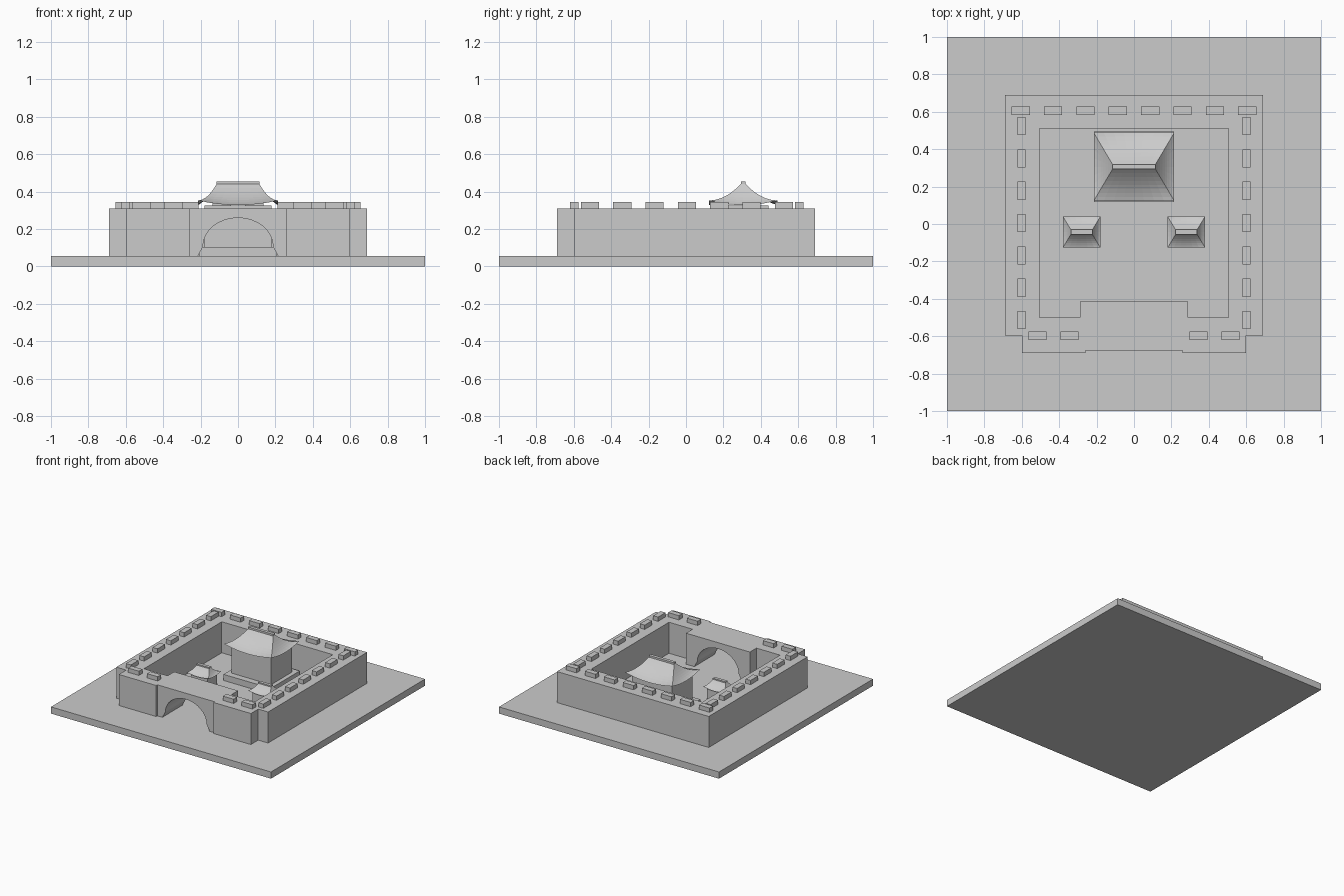
import bpy, bmesh, math
from mathutils import Vector

old = bpy.data.objects.get("Cube")
if old:
    bpy.data.objects.remove(old, do_unlink=True)

stone = bpy.data.materials.new("light_grey_stone")
stone.use_nodes = True
GREY = (0.6, 0.6, 0.6, 1)
stone.diffuse_color = GREY
stone.node_tree.nodes["Principled BSDF"].inputs["Base Color"].default_value = GREY

GROUND, WALL_TOP = 0.055, 0.31


def finish(name, bm):
    mesh = bpy.data.meshes.new(name)
    bm.to_mesh(mesh)
    bm.free()
    mesh.materials.append(stone)
    obj = bpy.data.objects.new(name, mesh)
    bpy.context.collection.objects.link(obj)
    return obj


def box(name, x, y, z0, z1, sx, sy):
    bm = bmesh.new()
    bmesh.ops.create_cube(bm, size=1)
    bmesh.ops.scale(bm, vec=(sx, sy, z1 - z0), verts=bm.verts)
    bmesh.ops.translate(bm, vec=(x, y, (z0 + z1) / 2), verts=bm.verts)
    return finish(name, bm)


def extrude(name, points, direction):
    bm = bmesh.new()
    face = bm.faces.new([bm.verts.new(p) for p in points])
    out = bmesh.ops.extrude_face_region(bm, geom=[face], use_keep_orig=True)
    moved = [v for v in out["geom"] if isinstance(v, bmesh.types.BMVert)]
    bmesh.ops.translate(bm, vec=direction, verts=moved)
    bmesh.ops.recalc_face_normals(bm, faces=bm.faces)
    return finish(name, bm)


def curved_roof(name, x, y, eave, ridge, z_eave, z_ridge, sag, steps):
    """Hipped roof with concave slopes and upturned corners."""
    bm = bmesh.new()

    def point(a, b, s, t):
        half = [ridge[i] + (eave[i] - ridge[i]) * t for i in (0, 1)]
        p = [(a[i] + (b[i] - a[i]) * s) * half[i] for i in (0, 1)]
        z = z_eave + (z_ridge - z_eave) * (1 - t) ** 2
        z -= sag * t * t * (1 - (2 * s - 1) ** 2)
        return bm.verts.new((x + p[0], y + p[1], z))

    corners = [(-1, -1), (1, -1), (1, 1), (-1, 1)]
    for k in range(4):
        a, b = corners[k], corners[(k + 1) % 4]
        grid = [[point(a, b, i / steps, j / steps) for i in range(steps + 1)]
                for j in range(steps + 1)]
        for j in range(steps):
            for i in range(steps):
                bm.faces.new((grid[j][i], grid[j + 1][i],
                              grid[j + 1][i + 1], grid[j][i + 1]))
    bmesh.ops.remove_doubles(bm, verts=bm.verts, dist=0.0002)
    bm.normal_update()
    bmesh.ops.reverse_faces(bm, faces=[f for f in bm.faces if f.normal.z < 0])
    return finish(name, bm)


# Ground slab
box("ground_slab", 0, 0, 0, GROUND, 2, 2)

# Fortress wall, one half outline mirrored to close the ring around the gate
outer = [(0.26, -0.69), (0.6, -0.69), (0.6, -0.595), (0.69, -0.595), (0.69, 0.69)]
inner = [(0.505, 0.51), (0.505, -0.5), (0.29, -0.5), (0.29, -0.415), (0.26, -0.415)]


def flip(points):
    return [(-px, py) for px, py in reversed(points)]


ring = outer + flip(outer) + flip(inner) + inner
extrude("fortress_wall", [(px, py, GROUND) for px, py in ring],
        Vector((0, 0, WALL_TOP - GROUND)))

# Gate block with a flared arch through it
arch = [(-0.215, GROUND), (-0.188, 0.105)]
for i in range(1, 16):
    ang = math.pi * (1 - i / 16)
    arch.append((0.188 * math.cos(ang), 0.105 + 0.155 * math.sin(ang)))
arch += [(0.188, 0.105), (0.215, GROUND)]
profile = arch + [(0.26, GROUND), (0.26, WALL_TOP), (-0.26, WALL_TOP), (-0.26, GROUND)]
extrude("gate_arch", [(px, -0.675, pz) for px, pz in profile], Vector((0, 0.26, 0)))

# Battlements
MERLON_TOP, LENGTH, DEPTH, PITCH = 0.345, 0.097, 0.044, 0.173
for i in range(8):
    box("back_merlon", (i - 3.5) * PITCH, 0.605, WALL_TOP, MERLON_TOP, LENGTH, DEPTH)
for side in (-1, 1):
    for i in range(7):
        box("side_merlon", side * 0.602, 0.005 + (i - 3) * PITCH,
            WALL_TOP, MERLON_TOP, DEPTH, LENGTH)
    for dist in (0.345, 0.516):
        box("front_merlon", side * dist, -0.597, WALL_TOP, MERLON_TOP, LENGTH, DEPTH)

# Main hall
HALL_Y = 0.306
box("hall_plinth", 0, HALL_Y, GROUND, 0.105, 0.43, 0.375)
box("hall_body", 0, HALL_Y, 0.105, 0.325, 0.36, 0.27)
curved_roof("hall_roof", 0, HALL_Y, (0.215, 0.182), (0.115, 0.013), 0.353, 0.44, 0.025, 8)
box("hall_ridge", 0, HALL_Y, 0.435, 0.455, 0.23, 0.026)

# Pair of small pavilions
for side in (-1, 1):
    px, py = side * 0.28, -0.043
    box("pavilion_body", px, py, GROUND, 0.165, 0.15, 0.12)
    curved_roof("pavilion_roof", px, py, (0.1, 0.083), (0.058, 0.013), 0.172, 0.215, 0.012, 6)
    box("pavilion_ridge", px, py, 0.21, 0.225, 0.116, 0.026)
